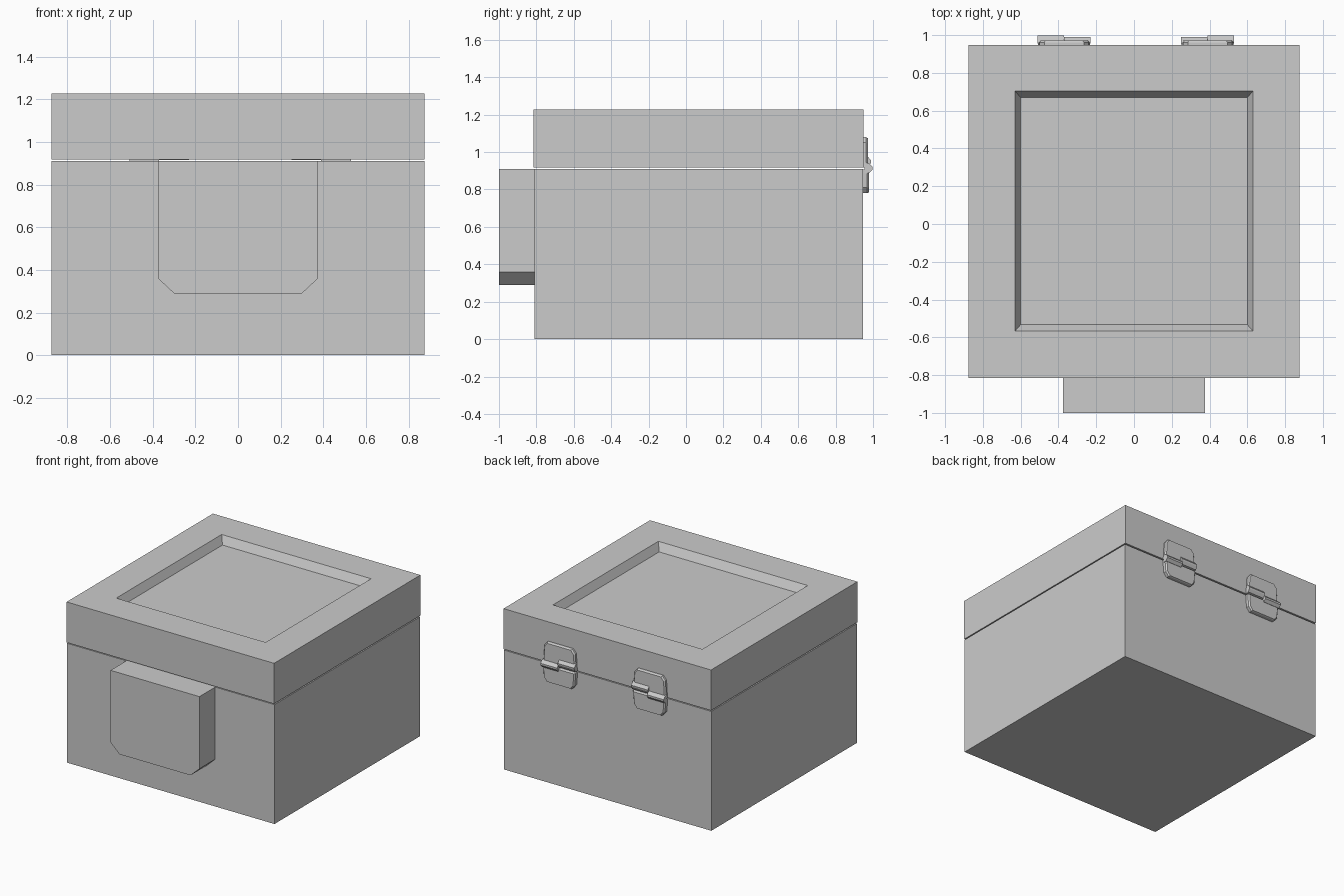
import bpy, bmesh
from mathutils import Vector

if "Cube" in bpy.data.objects:
    bpy.data.objects.remove(bpy.data.objects["Cube"])


def finish(name, bm):
    bmesh.ops.recalc_face_normals(bm, faces=bm.faces)
    me = bpy.data.meshes.new(name)
    bm.to_mesh(me)
    bm.free()
    ob = bpy.data.objects.new(name, me)
    bpy.context.collection.objects.link(ob)
    return ob


def prism(name, pts, depth):
    """Extrude a closed outline of 3D points along the depth vector."""
    bm = bmesh.new()
    face = bm.faces.new([bm.verts.new(p) for p in pts])
    ext = bmesh.ops.extrude_face_region(bm, geom=[face])
    moved = [v for v in ext["geom"] if isinstance(v, bmesh.types.BMVert)]
    bmesh.ops.translate(bm, verts=moved, vec=Vector(depth))
    return finish(name, bm)


def rect(x, y0, y1, z):
    return [(-x, y0, z), (x, y0, z), (x, y1, z), (-x, y1, z)]


# Box body
prism("box_body", rect(0.875, -0.81, 0.945, 0), (0, 0, 0.91))

# Lid: stacked rectangular loops, ending in the sloped recess on top
loops = [rect(0.875, -0.815, 0.948, 0.918), rect(0.875, -0.815, 0.948, 1.227),
         rect(0.63, -0.567, 0.703, 1.227), rect(0.60, -0.533, 0.67, 1.167)]
bm = bmesh.new()
rings = [[bm.verts.new(p) for p in loop] for loop in loops]
bm.faces.new(rings[0])
bm.faces.new(rings[-1])
for a, b in zip(rings, rings[1:]):
    for i in range(4):
        j = (i + 1) % 4
        bm.faces.new((a[i], a[j], b[j], b[i]))
finish("lid", bm)

# Front clasp block with cut lower corners
clasp = [(-0.375, 0.91), (-0.375, 0.36), (-0.30, 0.29),
         (0.30, 0.29), (0.375, 0.36), (0.375, 0.91)]
prism("front_clasp", [(x, -1.0, z) for x, z in clasp], (0, 0.19, 0))


# Hinge leaf: tapered plate with clipped outer corners and a bevelled rim
def leaf(name, cx, z_in, z_out, y_out):
    s = 1 if z_out > z_in else -1
    half = [(0.138, z_in), (0.13, z_out - s * 0.03), (0.105, z_out)]
    outline = half + [(-x, z) for x, z in reversed(half)]
    bm = bmesh.new()
    mid = (z_in + z_out) / 2
    rings = []
    for y, k in ((0.94, 1), (y_out - 0.01, 1), (y_out, 0.93)):
        rings.append([bm.verts.new((cx + x * k, y, mid + (z - mid) * k))
                      for x, z in outline])
    bm.faces.new(rings[0])
    bm.faces.new(rings[-1])
    n = len(outline)
    for a, b in zip(rings, rings[1:]):
        for i in range(n):
            bm.faces.new((a[i], a[(i + 1) % n], b[(i + 1) % n], b[i]))
    finish(name, bm)


# Knuckle profiles in (y, z): the outer half sits lower than the inner half
low = [(0.955, 0.945), (0.98, 0.94), (0.998, 0.922), (0.998, 0.908),
       (0.98, 0.888), (0.955, 0.885)]
high = [(0.955, 0.982), (0.97, 0.978), (0.99, 0.955), (0.988, 0.942),
        (0.975, 0.92), (0.955, 0.915)]

# Two mirrored hinges on the back
for side, cx, s in (("left", -0.37, -1), ("right", 0.39, 1)):
    leaf(side + "_hinge_upper_leaf", cx, 0.918, 1.08, 0.972)
    leaf(side + "_hinge_lower_leaf", cx, 0.908, 0.78, 0.978)
    prism(side + "_hinge_outer_knuckle", [(cx, y, z) for y, z in low], (s * 0.14, 0, 0))
    prism(side + "_hinge_inner_knuckle", [(cx, y, z) for y, z in high], (-s * 0.14, 0, 0))
